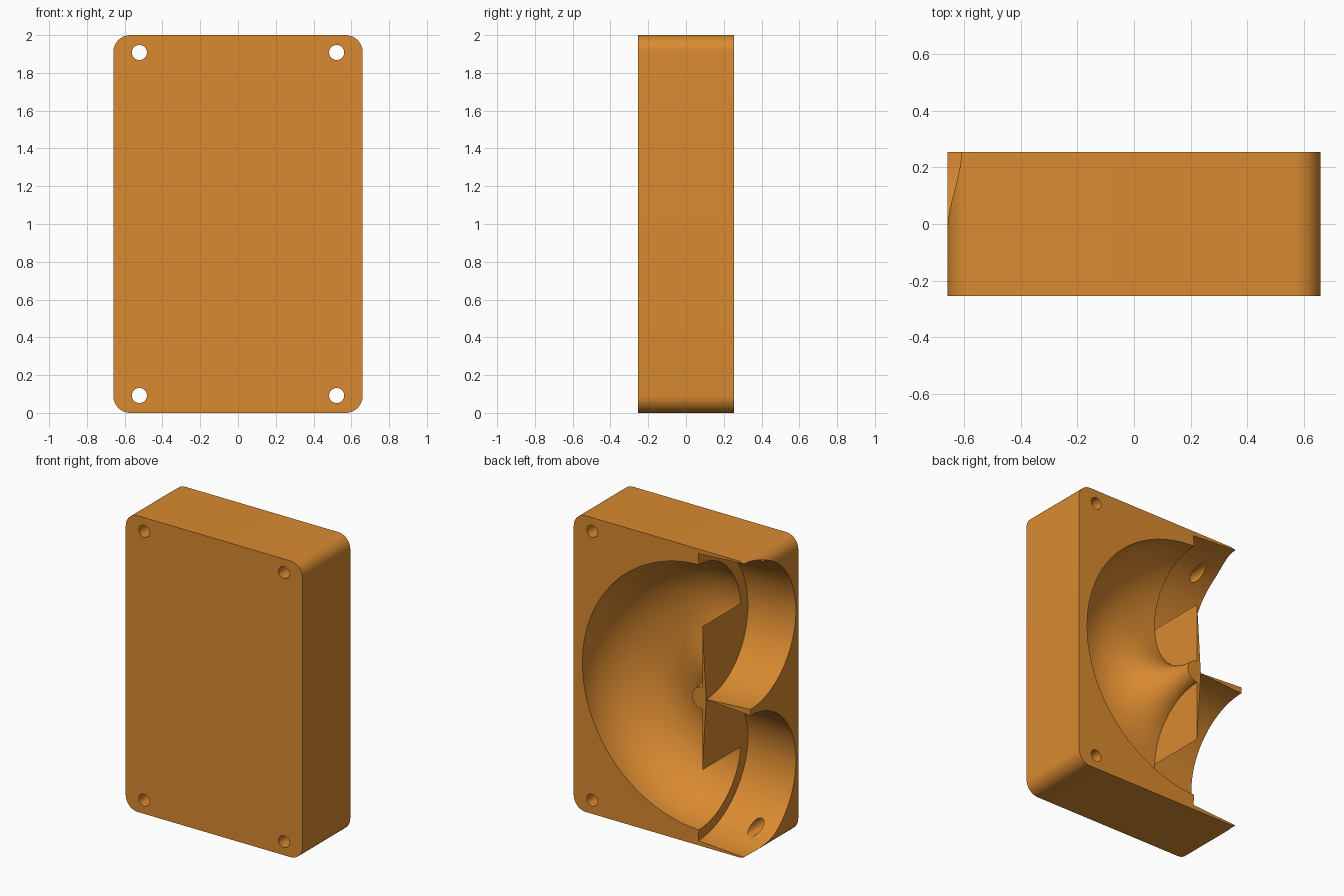
import bpy, bmesh, math
from mathutils import Matrix, Vector

cube = bpy.data.objects.get("Cube")
if cube:
    bpy.data.objects.remove(cube, do_unlink=True)

W, D, H = 1.32, 0.51, 2.0        # block size
BACK = D / 2                     # channels are centred on the back face
MID = H / 2
BEND_X = -0.30                   # centre of the U bend
MAJOR, MINOR = 0.485, 0.41       # bend radius, channel radius
SOCKET_R = 0.485                 # wider sockets at the channel ends
TILT = math.radians(3.5)

orange = bpy.data.materials.new("orange")
orange.use_nodes = True
colour = (0.694, 0.255, 0.03, 1.0)
orange.diffuse_color = colour
orange.node_tree.nodes["Principled BSDF"].inputs["Base Color"].default_value = colour


def make_object(name, bm):
    bmesh.ops.recalc_face_normals(bm, faces=bm.faces)
    mesh = bpy.data.meshes.new(name)
    bm.to_mesh(mesh)
    bm.free()
    mesh.materials.append(orange)
    obj = bpy.data.objects.new(name, mesh)
    bpy.context.collection.objects.link(obj)
    return obj


def cylinder(name, start, direction, radius, length, sides):
    direction = Vector(direction).normalized()
    centre = Vector(start) + direction * length / 2
    turn = direction.to_track_quat('Z', 'Y').to_matrix().to_4x4()
    bm = bmesh.new()
    bmesh.ops.create_cone(bm, cap_ends=True, segments=sides, radius1=radius,
                          radius2=radius, depth=length,
                          matrix=Matrix.Translation(centre) @ turn)
    return make_object(name, bm)


# Block with rounded upright corners
bm = bmesh.new()
bmesh.ops.create_cube(bm, size=1, matrix=Matrix.Translation((0, 0, MID))
                      @ Matrix.Diagonal((W, D, H, 1)))
corners = [e for e in bm.edges
           if abs(e.verts[0].co.y - e.verts[1].co.y) > D / 2]
bmesh.ops.bevel(bm, geom=corners, offset=0.09, segments=12,
                profile=0.5, affect='EDGES')
block = make_object("block", bm)

# U bend cutter: a circle swept half a turn
bm = bmesh.new()
ring = bmesh.ops.create_circle(
    bm, cap_ends=True, segments=64, radius=MINOR,
    matrix=Matrix.Translation((BEND_X, BACK, MID + MAJOR))
    @ Matrix.Rotation(math.pi / 2, 4, 'Y'))
bmesh.ops.spin(bm, geom=bm.verts[:] + bm.edges[:] + bm.faces[:],
               cent=(BEND_X, BACK, MID), axis=(0, 1, 0),
               angle=math.pi, steps=64, use_duplicate=False)
# keep only the swept skin and its two end caps
inner = [f for f in bm.faces if len(f.verts) > 4
         and abs(f.calc_center_median().x - BEND_X) > 0.01]
if inner:
    bmesh.ops.delete(bm, geom=inner, context='FACES_ONLY')
bmesh.ops.remove_doubles(bm, verts=bm.verts, dist=0.0001)
edges = [e for e in bm.edges if e.is_boundary]
if edges:
    bmesh.ops.holes_fill(bm, edges=edges, sides=0)
cutters = [make_object("bend_cutter", bm)]

# Slightly splayed end sockets, and screw holes in the corners
for side in (1, -1):
    cutters.append(cylinder(
        "socket_cutter", (BEND_X, BACK, MID + side * MAJOR),
        (-math.cos(TILT), 0, side * math.sin(TILT)), SOCKET_R, 0.7, 96))
    for x in (-0.522, 0.522):
        cutters.append(cylinder("hole_cutter", (x, -D, MID + side * 0.908),
                                (0, 1, 0), 0.04, D * 2, 32))

# Carve the block
bpy.context.view_layer.objects.active = block
for cutter in cutters:
    cutter.hide_render = True
    mod = block.modifiers.new("carve", 'BOOLEAN')
    mod.operation = 'DIFFERENCE'
    mod.solver = 'EXACT'
    mod.object = cutter
    bpy.ops.object.modifier_apply(modifier=mod.name)
    bpy.data.objects.remove(cutter, do_unlink=True)

bpy.ops.object.select_all(action='DESELECT')
block.select_set(True)
bpy.ops.object.shade_smooth_by_angle(angle=math.radians(30))
